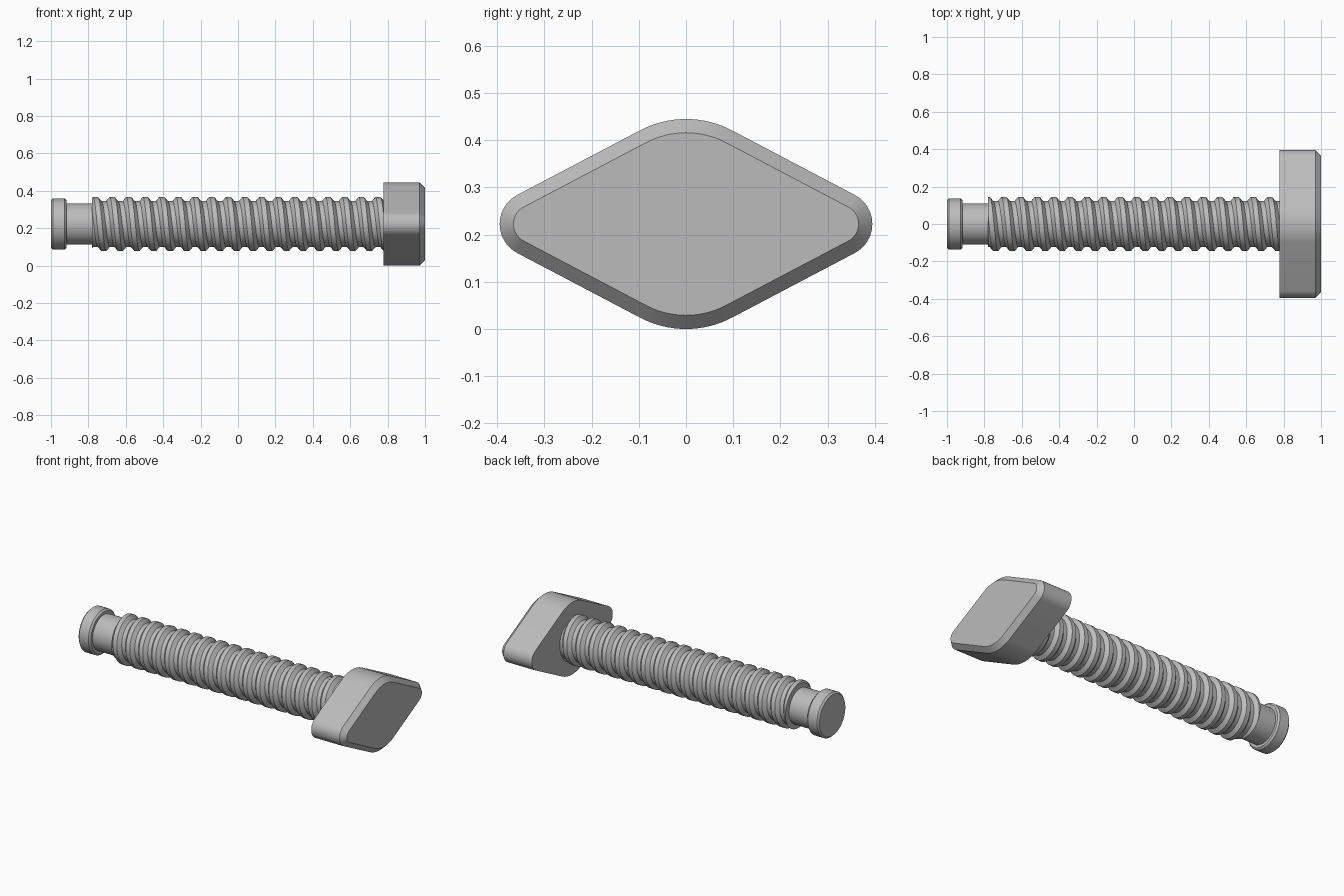
import bpy, bmesh, math
from math import sin, cos, pi, radians

cube = bpy.data.objects.get("Cube")
if cube:
    bpy.data.objects.remove(cube)

AXIS_Z = 0.2225
START, END = -0.78, 0.78          # threaded length along x
PITCH, PHASE = 0.0888, -0.762     # thread spacing, crest position on top
ROOT, CREST = 0.122, 0.144
SEGS = 72

steel = bpy.data.materials.new("grey_steel")
steel.use_nodes = True
GREY = (0.5, 0.5, 0.5, 1)
steel.diffuse_color = GREY
steel.node_tree.nodes["Principled BSDF"].inputs["Base Color"].default_value = GREY


def finish(bm, name, angle=20):
    bmesh.ops.remove_doubles(bm, verts=bm.verts, dist=1e-6)
    bmesh.ops.recalc_face_normals(bm, faces=bm.faces)
    mesh = bpy.data.meshes.new(name)
    bm.to_mesh(mesh)
    bm.free()
    mesh.materials.append(steel)
    ob = bpy.data.objects.new(name, mesh)
    ob.location.z = AXIS_Z
    bpy.context.collection.objects.link(ob)
    bpy.ops.object.select_all(action='DESELECT')
    ob.select_set(True)
    bpy.context.view_layer.objects.active = ob
    bpy.ops.object.shade_smooth_by_angle(angle=radians(angle))
    return ob


def loft(bm, rings):
    """Join rings of points lying across x and cap both ends."""
    loops = [[bm.verts.new(p) for p in ring] for ring in rings]
    for a, b in zip(loops, loops[1:]):
        for i in range(len(a)):
            j = (i + 1) % len(a)
            bm.faces.new((a[i], a[j], b[j], b[i]))
    bm.faces.new(loops[0])
    bm.faces.new(loops[-1])


def circle(x, r):
    return [(x, r * cos(2 * pi * i / SEGS), r * sin(2 * pi * i / SEGS)) for i in range(SEGS)]


def diamond(x, inset=0):
    """Rounded diamond made of four tangent arcs."""
    tilt, big, small = radians(27.9), 0.21, 0.0695
    arcs = [(0.395 - small, 0, small, 0, pi / 2 - tilt),
            (0, 0.2225 - big, big, pi / 2, tilt),
            (small - 0.395, 0, small, pi, pi / 2 - tilt),
            (0, big - 0.2225, big, 3 * pi / 2, tilt)]
    n = 16
    return [(x, cy + (r - inset) * cos(mid + half * (2 * i / n - 1)),
             cz + (r - inset) * sin(mid + half * (2 * i / n - 1)))
            for cy, cz, r, mid, half in arcs for i in range(n + 1)]


# End collar with small chamfers, and the plain neck
bm = bmesh.new()
loft(bm, [circle(-1, 0.126), circle(-0.99, 0.136), circle(-0.927, 0.136), circle(-0.917, 0.126)])
finish(bm, "end_collar")

bm = bmesh.new()
loft(bm, [circle(-0.93, 0.109), circle(START + 0.01, 0.109)])
finish(bm, "neck")

# Threaded shaft: trapezoid profile swept along a helix, trimmed at both ends
bm = bmesh.new()
profile = [(-0.5, ROOT), (-0.36, ROOT), (-0.15, CREST), (0.15, CREST), (0.36, ROOT), (0.5, ROOT)]
turns = math.ceil((END - START) / PITCH) + 4
rows = []
for i in range(turns * SEGS + 1):
    a = 2 * pi * i / SEGS
    x = PHASE + PITCH * (i / SEGS - 0.25 - 2)
    rows.append([bm.verts.new((x + t * PITCH, r * cos(a), r * sin(a))) for t, r in profile])
for a, b in zip(rows, rows[1:]):
    for j in range(len(profile) - 1):
        bm.faces.new((a[j], a[j + 1], b[j + 1], b[j]))
bmesh.ops.remove_doubles(bm, verts=bm.verts, dist=1e-5)
for x, side in ((START, -1), (END, 1)):
    bmesh.ops.bisect_plane(bm, geom=bm.verts[:] + bm.edges[:] + bm.faces[:], dist=1e-6,
                           plane_co=(x, 0, 0), plane_no=(side, 0, 0), clear_outer=True)
bmesh.ops.holes_fill(bm, edges=[e for e in bm.edges if e.is_boundary], sides=0)
finish(bm, "threaded_shaft")

# Diamond shaped head with a chamfered outer face
bm = bmesh.new()
loft(bm, [diamond(0.777), diamond(0.97), diamond(1, 0.029)])
finish(bm, "diamond_head")
